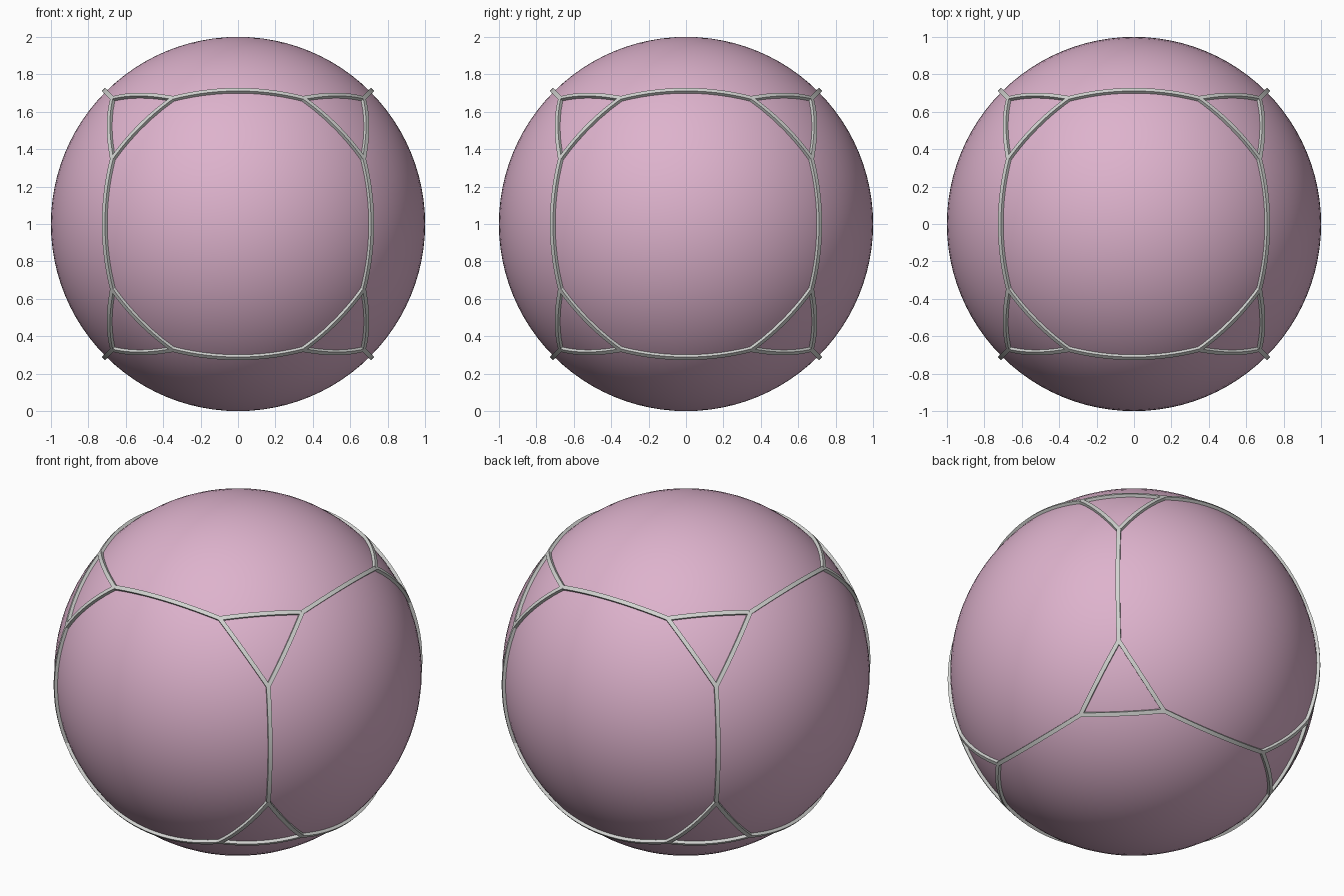
import bpy
import bmesh
import math
from itertools import product
from mathutils import Vector

CENTRE = Vector((0, 0, 1))
CUT = 0.52            # how far each cube corner is truncated
WIDTH = 0.023         # rod width across the surface
INNER, OUTER = 0.985, 1.017
STEPS = 14

cube = bpy.data.objects.get("Cube")
if cube:
    bpy.data.objects.remove(cube, do_unlink=True)


def material(name, colour):
    mat = bpy.data.materials.new(name)
    mat.use_nodes = True
    mat.diffuse_color = (*colour, 1)
    mat.node_tree.nodes["Principled BSDF"].inputs["Base Color"].default_value = (*colour, 1)
    return mat


def smooth(obj):
    bpy.ops.object.select_all(action="DESELECT")
    obj.select_set(True)
    bpy.context.view_layer.objects.active = obj
    bpy.ops.object.shade_smooth_by_angle(angle=math.radians(30))


def add_rod(bm, start, end):
    """Square-section bar following the great circle between two directions."""
    a, b = start.normalized(), end.normalized()
    side = a.cross(b).normalized()
    along = side.cross(a)
    sweep = a.angle(b)
    extra = WIDTH * 0.25
    rings = []
    for i in range(STEPS + 1):
        t = -extra + (sweep + 2 * extra) * i / STEPS
        out = a * math.cos(t) + along * math.sin(t)
        section = ((INNER, -1), (OUTER, -1), (OUTER, 1), (INNER, 1))
        rings.append([bm.verts.new(CENTRE + out * r + side * s * WIDTH / 2)
                      for r, s in section])
    for p, q in zip(rings, rings[1:]):
        for k in range(4):
            n = (k + 1) % 4
            bm.faces.new((p[k], p[n], q[n], q[k]))
    bm.faces.new(rings[0])
    bm.faces.new(rings[-1])


def rod_object(name, edges, mat):
    bm = bmesh.new()
    for start, end in edges:
        add_rod(bm, start, end)
    bmesh.ops.recalc_face_normals(bm, faces=bm.faces)
    mesh = bpy.data.meshes.new(name)
    bm.to_mesh(mesh)
    bm.free()
    mesh.materials.append(mat)
    obj = bpy.data.objects.new(name, mesh)
    bpy.context.collection.objects.link(obj)
    smooth(obj)


pink = material("soft pink", (0.73, 0.45, 0.61))
grey = material("light grey", (0.64, 0.65, 0.63))

# Ball
bpy.ops.mesh.primitive_uv_sphere_add(segments=96, ring_count=48, radius=1, location=CENTRE)
ball = bpy.context.object
ball.name = "ball"
ball.data.materials.append(pink)
smooth(ball)

# Truncated-cube outline projected onto the ball
long_edges, triangle_edges = [], []
for signs in product((-1, 1), repeat=3):
    points = []
    for axis in range(3):
        point = Vector(signs)
        point[axis] *= CUT
        points.append(point)
        if signs[axis] > 0:
            opposite = point.copy()
            opposite[axis] *= -1
            long_edges.append((point, opposite))
    triangle_edges += [(points[i], points[(i + 1) % 3]) for i in range(3)]

rod_object("long_rods", long_edges, grey)
rod_object("corner_triangles", triangle_edges, grey)
